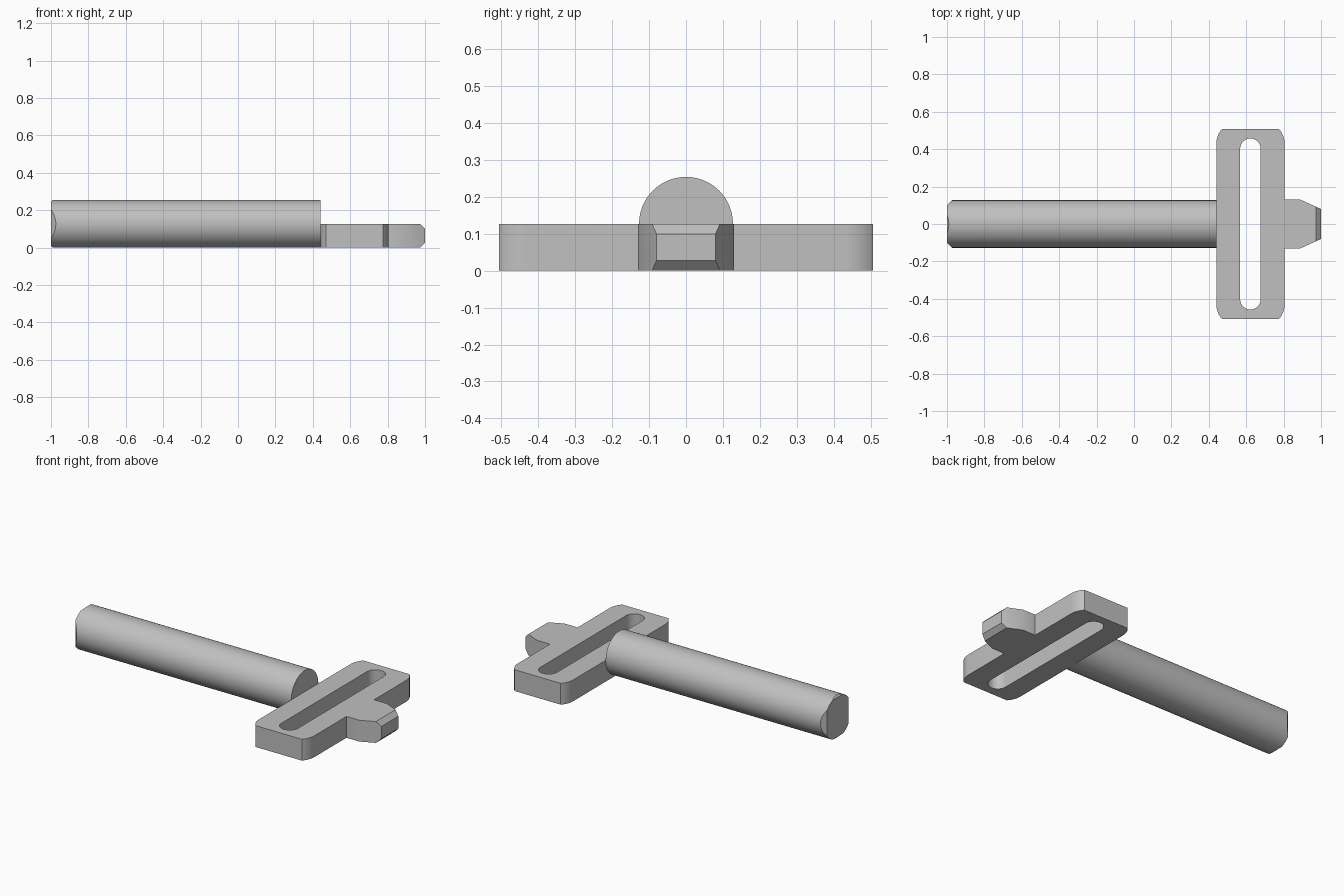
import bpy, bmesh
from math import sin, cos, asin, pi, radians
from mathutils import Vector, Matrix

cube = bpy.data.objects.get("Cube")
if cube:
    bpy.data.objects.remove(cube, do_unlink=True)

# Single plain grey metal
grey = bpy.data.materials.new("grey metal")
grey.use_nodes = True
colour = (0.53, 0.53, 0.53, 1)
grey.diffuse_color = colour
grey.node_tree.nodes["Principled BSDF"].inputs["Base Color"].default_value = colour

R = 0.127            # shaft radius, also the plate thickness
NECK = 0.44          # where the shaft meets the plate


def finish(bm, name):
    bmesh.ops.recalc_face_normals(bm, faces=bm.faces)
    mesh = bpy.data.meshes.new(name)
    bm.to_mesh(mesh)
    bm.free()
    mesh.materials.append(grey)
    obj = bpy.data.objects.new(name, mesh)
    bpy.context.collection.objects.link(obj)
    return obj


def cut(bm, point, normal):
    """Slice away everything beyond a plane and cap the opening."""
    geom = bm.verts[:] + bm.edges[:] + bm.faces[:]
    bmesh.ops.bisect_plane(bm, geom=geom, plane_co=point, plane_no=Vector(normal).normalized(),
                           clear_outer=True)
    bmesh.ops.holes_fill(bm, edges=[e for e in bm.edges if e.is_boundary])


def prism(outline, z0, z1):
    """Extrude a plan outline from z0 to z1."""
    bm = bmesh.new()
    face = bm.faces.new([bm.verts.new((x, y, z0)) for x, y in outline])
    top = bmesh.ops.extrude_face_region(bm, geom=[face])
    bmesh.ops.translate(bm, vec=(0, 0, z1 - z0),
                        verts=[v for v in top["geom"] if isinstance(v, bmesh.types.BMVert)])
    return bm


# Round shaft with chamfered tail
bm = bmesh.new()
place = Matrix.Translation(((NECK - 1) / 2, 0, R)) @ Matrix.Rotation(pi / 2, 4, "Y")
bmesh.ops.create_cone(bm, cap_ends=True, segments=96, radius1=R, radius2=R,
                      depth=NECK + 1, matrix=place)
for side in (-1, 1):
    cut(bm, (-1, side * 0.101, R), (-1, side, 0))
    cut(bm, (-1, 0, R + side * 0.117), (-1, 0, side))
shaft = finish(bm, "shaft")

# Cross plate: long sides curve in to square ends
BACK, SIDE, END = 0.805, 0.43, 0.507
MID, HALF = (NECK + BACK) / 2, (BACK - NECK) / 2
ARC = 0.114
sweep = asin((END - SIDE) / ARC)
corner = [(HALF - ARC + ARC * cos(sweep * i / 10), SIDE + ARC * sin(sweep * i / 10))
          for i in range(11)]

# Tapered tab is part of the same outline
tab = [(BACK, -0.13), (0.89, -0.13), (1, -0.08), (1, 0.08), (0.89, 0.13), (BACK, 0.13)]
outline = tab + [(MID + x, y) for x, y in corner]
outline += [(MID - x, y) for x, y in reversed(corner)]
outline += [(MID - x, -y) for x, y in corner]
outline += [(MID + x, -y) for x, y in reversed(corner)]
bm = prism(outline, 0, R)
cut(bm, (1, 0, R - 0.027), (1, 0, 1))
cut(bm, (1, 0, 0.027), (1, 0, -1))
plate = finish(bm, "slotted_cross_plate")

# Long round-ended slot through the plate
SLOT_R, SLOT_END = 0.055, 0.457
slot = []
for sign in (1, -1):
    slot += [(MID + sign * SLOT_R * cos(pi * i / 24),
              sign * (SLOT_END - SLOT_R + SLOT_R * sin(pi * i / 24))) for i in range(25)]
cutter = finish(prism(slot, -0.1, R + 0.1), "slot_cutter")
cutter.hide_render = True
mod = plate.modifiers.new("slot", "BOOLEAN")
mod.operation = "DIFFERENCE"
mod.solver = "EXACT"
mod.object = cutter
bpy.context.view_layer.objects.active = plate
bpy.ops.object.modifier_apply(modifier=mod.name)
bpy.data.objects.remove(cutter, do_unlink=True)

# Smooth the curved walls, keep edges crisp
bpy.ops.object.select_all(action="DESELECT")
for obj in (shaft, plate):
    obj.select_set(True)
bpy.ops.object.shade_smooth_by_angle(angle=radians(30))
